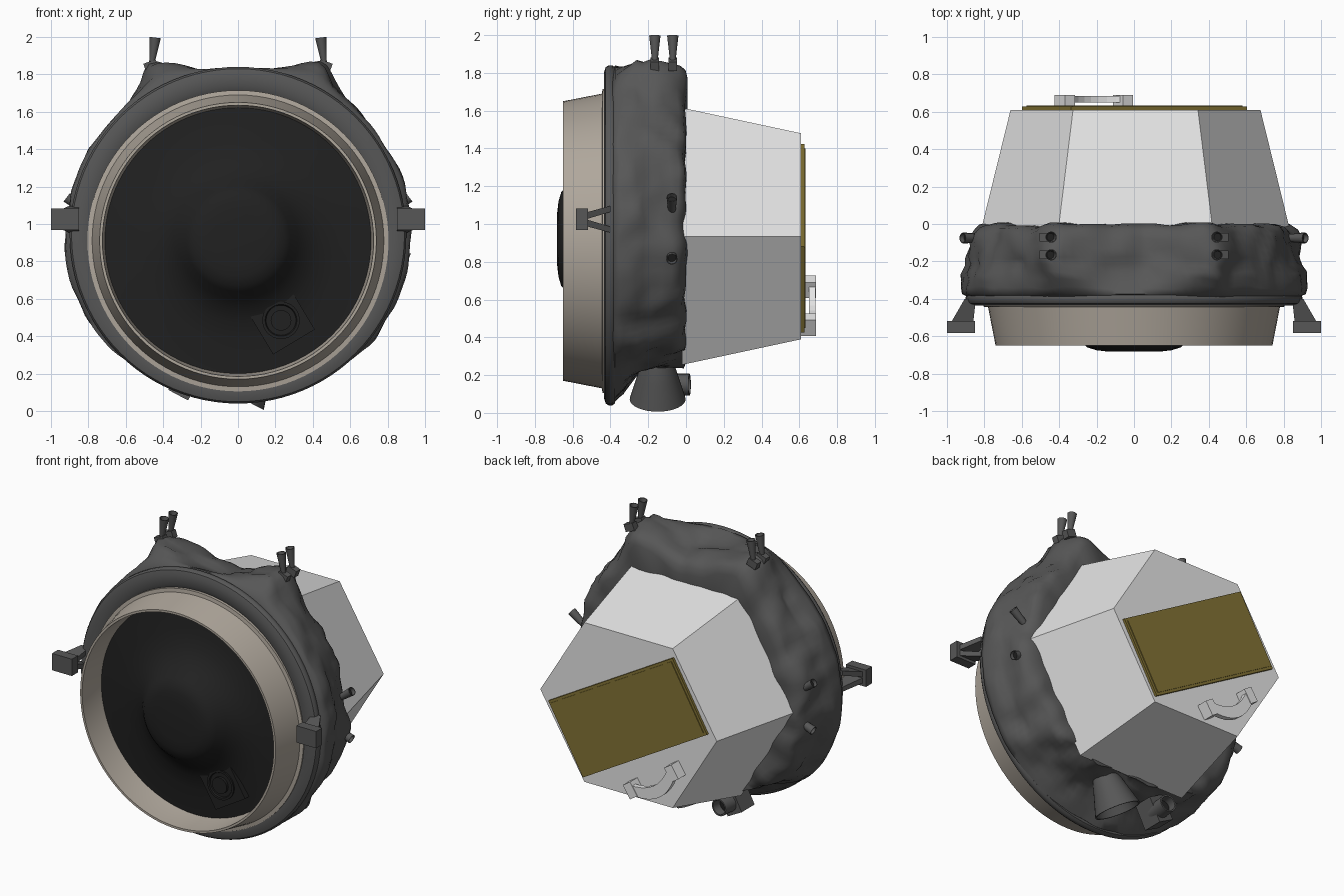
import bpy, bmesh, math
from mathutils import Vector, Matrix, noise

if "Cube" in bpy.data.objects:
    bpy.data.objects.remove(bpy.data.objects["Cube"])


def material(name, rgb):
    m = bpy.data.materials.new(name)
    m.diffuse_color = (*rgb, 1)
    m.use_nodes = True
    m.node_tree.nodes["Principled BSDF"].inputs["Base Color"].default_value = m.diffuse_color
    return m


WHITE = material("pale grey", (0.79, 0.79, 0.79))
GREY = material("dark grey", (0.095, 0.095, 0.095))
BLACK = material("near black", (0.015, 0.015, 0.015))
TAN = material("warm tan", (0.43, 0.385, 0.33))
GOLD = material("dull gold", (0.225, 0.17, 0.035))


def finish(name, bm, mat, smooth=None):
    bmesh.ops.remove_doubles(bm, verts=bm.verts, dist=1e-5)
    bmesh.ops.recalc_face_normals(bm, faces=bm.faces)
    me = bpy.data.meshes.new(name)
    bm.to_mesh(me)
    bm.free()
    me.materials.append(mat)
    ob = bpy.data.objects.new(name, me)
    bpy.context.collection.objects.link(ob)
    if smooth:
        bpy.ops.object.select_all(action='DESELECT')
        bpy.context.view_layer.objects.active = ob
        ob.select_set(True)
        bpy.ops.object.shade_smooth_by_angle(angle=math.radians(smooth))
    return ob


def skin(bm, rings, caps=False):
    """Join equal-length rings of points with quads."""
    rows = [[bm.verts.new(p) for p in r] for r in rings]
    n = len(rows[0])
    for a, b in zip(rows, rows[1:]):
        for i in range(n):
            j = (i + 1) % n
            bm.faces.new((a[i], a[j], b[j], b[i]))
    if caps:
        bm.faces.new(rows[0])
        bm.faces.new(rows[-1])


def lathe(name, profile, origin, axis, mat, seg=24):
    """Spin (radius, height) points about an axis."""
    q = Vector(axis).to_track_quat('Z', 'X')
    bm = bmesh.new()
    rings = []
    for r, h in profile:
        rings.append([Vector(origin) + q @ Vector((r * math.cos(t), r * math.sin(t), h))
                      for t in (2 * math.pi * i / seg for i in range(seg))])
    skin(bm, rings)
    return finish(name, bm, mat, 35)


def box(name, centre, size, mat, tilt=0):
    """Box turned by tilt degrees in the xz plane."""
    bm = bmesh.new()
    bmesh.ops.create_cube(bm, size=1)
    m = (Matrix.Translation(centre) @ Matrix.Rotation(-math.radians(tilt), 4, 'Y')
         @ Matrix.Diagonal((*size, 1)))
    bmesh.ops.transform(bm, matrix=m, verts=bm.verts)
    return finish(name, bm, mat)


def nozzle(name, origin, axis, length, r0, r1):
    """Hollow flared tube with a dark plug inside."""
    w = r1 * 0.15
    lathe(name, [(0, 0), (r0, 0), (r1, length), (r1 - w, length), (r0 * 0.6, length * 0.35),
                 (0, length * 0.35)], origin, axis, GREY, 16)
    lathe(name + "_throat", [(0, length * 0.8), (r1 * 0.78, length * 0.8)], origin, axis, BLACK, 16)


Y = (0, 1, 0)

# tapered six-sided rear housing
bm = bmesh.new()
hexes = []
for y, rx, rz in ((-0.02, 0.823, 0.68), (0.61, 0.668, 0.545)):
    hexes.append([(0.008 + rx * math.cos(k * math.pi / 3), y,
                   0.935 + rz * math.sin(k * math.pi / 3) / math.sin(math.pi / 3)) for k in range(6)])
skin(bm, hexes, True)
finish("rear_housing", bm, WHITE)

# gold panel on the rear face
box("rear_panel", (0.003, 0.617, 0.925), (1.085, 0.02, 0.525), GOLD, -30)
box("rear_panel_plate", (0.003, 0.628, 0.925), (1.05, 0.009, 0.49), GOLD, -30)

# curved grab handle
along, bow = Vector((-0.84, 0, 0.54)), Vector((-0.54, 0, -0.84))
mid = Vector((-0.225, 0, 0.55))
rings = []
for i in range(9):
    t = -1 + i / 4
    c = mid + along * (0.18 * t) + bow * (0.07 * (1 - t * t) - 0.02)
    rings.append([c + bow * s + Vector((0, y, 0))
                  for s, y in ((-0.04, 0.65), (0.04, 0.65), (0.04, 0.685), (-0.04, 0.685))])
bm = bmesh.new()
skin(bm, rings, True)
finish("handle_bar", bm, WHITE)
for s in (-1, 1):
    c = mid + along * (0.185 * s) - bow * 0.02
    box("handle_post", (c.x, 0.648, c.z), (0.065, 0.082, 0.1), WHITE, -33)

# wrinkled blanket wrapped around the middle, hollowed at the bottom for the bell
prof = [(0.80, -0.40), (0.875, -0.395), (0.905, -0.375), (0.912, -0.34), (0.905, -0.30), (0.90, -0.26),
        (0.89, -0.22), (0.885, -0.18), (0.875, -0.13), (0.865, -0.08), (0.85, -0.04), (0.82, -0.012),
        (0.77, 0.0), (0.70, 0.0), (0.5, -0.01), (0.0, -0.01)]
rings = []
N = 144
for r, y in prof:
    ring = []
    for i in range(N):
        a = 2 * math.pi * i / N
        ca, sa = math.cos(a), math.sin(a)
        back = min(1, max(0, (y + 0.40) / 0.15))
        low = max(0, -sa) ** 4
        rr = r * (1 - (0.2 if y < -0.03 else 0.15) * low * back)
        rr += 0.015 * ca * ca * (1 if -0.39 < y < -0.25 else 0)
        rr -= 0.05 * math.exp(-((a - math.pi / 2) / 0.2) ** 2) * back
        if r > 0.75:
            for h in (64, 116):  # peaks that carry the upper nozzles
                d = (math.degrees(a) - h) / 9.5
                rr += (0.145 if y > -0.2 else 0.12) * back * math.exp(-abs(d) ** 1.6)
        p = Vector((ca * 4, y * 6, sa * 4))
        if r > 0.6:
            rr += (noise.noise(p) * 0.04 + noise.noise(p * 2.1) * 0.024) * max(back, 0.3)
        yy = y + (noise.noise(p * 1.3 + Vector((9, 0, 0))) * 0.025 if r > 0.6 and y > -0.35 else 0)
        ring.append((rr * ca, min(yy, 0.008), 0.94 + rr * sa))
    rings.append(ring)
bm = bmesh.new()
skin(bm, rings)
finish("wrapped_blanket", bm, GREY, 60)

# dark ring in front of the blanket
lathe("front_ring", [(0.77, -0.385), (0.89, -0.375), (0.90, -0.39), (0.90, -0.41), (0.89, -0.425),
                     (0.86, -0.435), (0.80, -0.435), (0.77, -0.42), (0.77, -0.385)],
      (0, 0, 0.94), Y, GREY, 96)

# tan collar
lathe("front_collar", [(0.70, -0.42), (0.805, -0.42), (0.805, -0.442), (0.78, -0.445), (0.74, -0.65),
                       (0.725, -0.65), (0.712, -0.46), (0.70, -0.42)], (0, 0, 0.91), Y, TAN, 96)

# black domed dish inside the collar
lathe("front_dish", [(0, -0.683), (0.14, -0.682), (0.2, -0.675), (0.25, -0.66), (0.28, -0.63),
                     (0.32, -0.58), (0.37, -0.535), (0.44, -0.5), (0.54, -0.475), (0.72, -0.46)],
      (0, 0, 0.92), Y, BLACK, 72)

# square instrument on the dish
box("dish_instrument", (0.23, -0.475, 0.485), (0.26, 0.07, 0.27), BLACK, 31)
lathe("instrument_lens", [(0.1, -0.5), (0.1, -0.52), (0.085, -0.52), (0.08, -0.512), (0.055, -0.512),
                          (0.055, -0.53), (0, -0.53)], (0.23, 0, 0.485), Y, BLACK, 32)

# main bell and small tube underneath
mouth, axis = Vector((0.006, -0.15, 0.073)), Vector((-0.45, 0, -0.893))
lathe("main_bell", [(0, -0.31), (0.05, -0.295), (0.075, -0.25), (0.11, -0.13), (0.132, -0.055), (0.148, 0),
                    (0.138, 0), (0.1, -0.12), (0.06, -0.22), (0, -0.22)], mouth, axis, GREY, 32)
lathe("rear_tube", [(0, 0), (0.058, 0), (0.058, 0.15), (0.048, 0.15), (0.045, 0.06), (0, 0.06)],
      (-0.28, -0.13, 0.15), (0.12, 1, 0), GREY, 20)
lathe("rear_tube_throat", [(0, 0.09), (0.046, 0.09)], (-0.28, -0.13, 0.15), (0.12, 1, 0), BLACK, 20)
box("rear_tube_mount", (-0.28, -0.14, 0.16), (0.12, 0.14, 0.17), GREY, -28)

for s in (-1, 1):
    # paired upper nozzles with foot blocks
    for y in (-0.165, -0.07):
        nozzle("upper_nozzle", (s * 0.462, y, 1.848), (-s * 0.13, 0, 1), 0.15, 0.013, 0.03)
        box("upper_nozzle_foot", (s * 0.465, y, 1.845), (0.07, 0.045, 0.05), GREY, -s * 20)
    # side nozzles
    nozzle("side_nozzle", (s * 0.82, -0.075, 1.07), (s * 0.8, 0, 0.6), 0.12, 0.02, 0.028)
    nozzle("low_side_nozzle", (s * 0.82, -0.075, 0.85), (s * 0.93, 0, -0.37), 0.1, 0.022, 0.03)
    # side bracket: end block on two splayed legs
    box("bracket_block", (s * 0.925, -0.55, 1.025), (0.15, 0.065, 0.115), GREY)
    for v in (-1, 1):
        bm = bmesh.new()
        legs = []
        for y, x, z, hw, hz in ((-0.53, 0.92, 1.025 + v * 0.018, 0.06, 0.018),
                                (-0.40, 0.875, 1.025 + v * 0.055, 0.03, 0.016)):
            legs.append([(s * (x + i * hw), y, z + k * hz)
                         for i, k in ((-1, -1), (1, -1), (1, 1), (-1, 1))])
        skin(bm, legs, True)
        finish("bracket_leg", bm, GREY)
